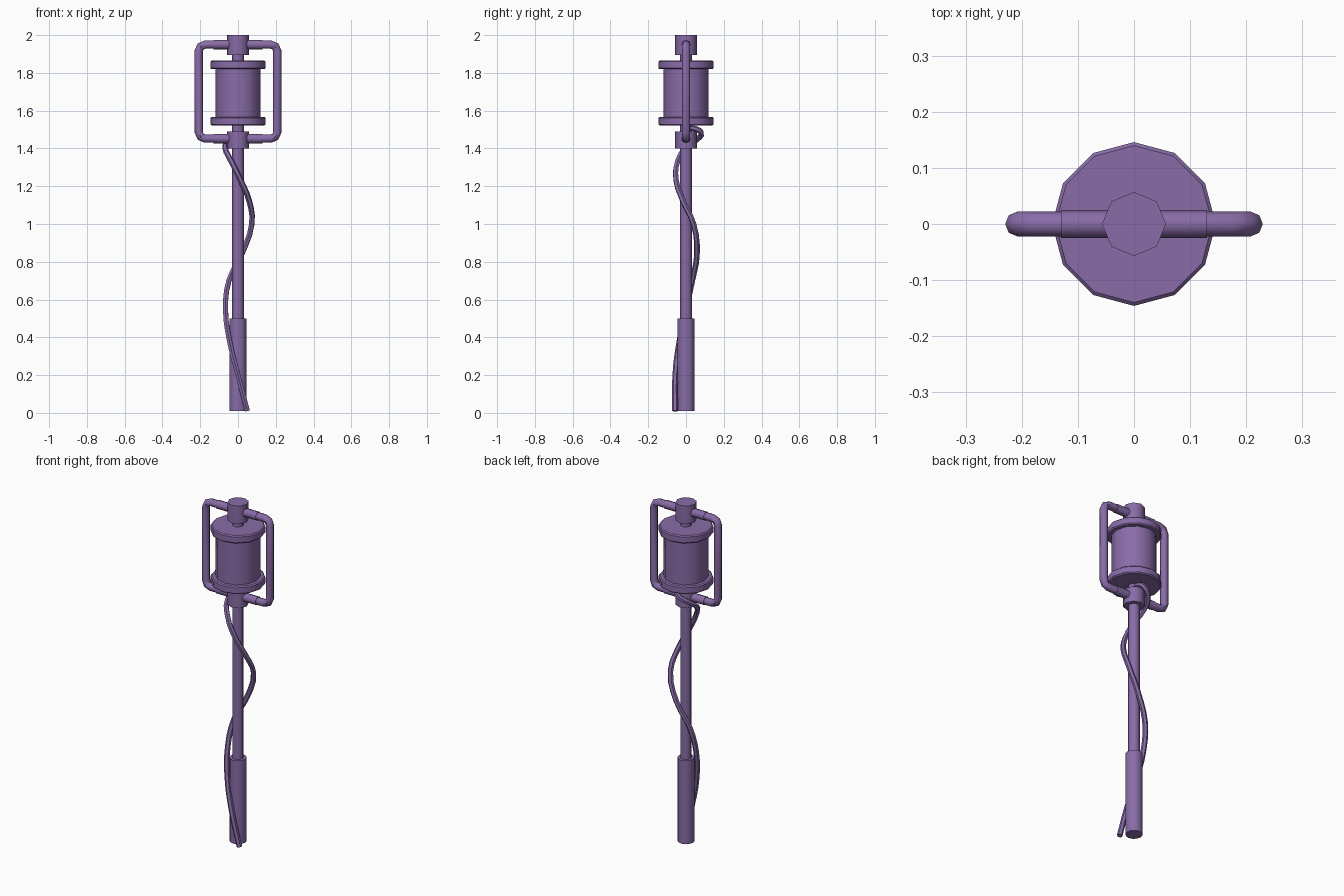
import bpy, math

cube = bpy.data.objects.get("Cube")
if cube:
    bpy.data.objects.remove(cube, do_unlink=True)

COLOUR = (0.25, 0.15, 0.39, 1)
purple = bpy.data.materials.new("muted purple")
purple.use_nodes = True
purple.diffuse_color = COLOUR
purple.node_tree.nodes["Principled BSDF"].inputs["Base Color"].default_value = COLOUR


def finish(obj, name):
    obj.name = name
    obj.data.materials.clear()
    obj.data.materials.append(purple)
    bpy.ops.object.select_all(action='DESELECT')
    obj.select_set(True)
    bpy.context.view_layer.objects.active = obj
    bpy.ops.object.shade_smooth_by_angle(angle=math.radians(46))
    return obj


def rod(name, radius, z0, z1, sides=8):
    """Upright cylinder on the centre line."""
    bpy.ops.mesh.primitive_cylinder_add(vertices=sides, radius=radius, depth=z1 - z0,
                                        location=(0, 0, (z0 + z1) / 2))
    return finish(bpy.context.object, name)


def tube(name, points, radius, smooth=False, bevel=2):
    """Round tube along a path, turned into a mesh."""
    curve = bpy.data.curves.new(name, 'CURVE')
    curve.dimensions = '3D'
    curve.bevel_depth = radius
    curve.bevel_resolution = bevel
    curve.use_fill_caps = True
    curve.resolution_u = 3
    spline = curve.splines.new('BEZIER' if smooth else 'POLY')
    nodes = spline.bezier_points if smooth else spline.points
    nodes.add(len(points) - 1)
    for node, p in zip(nodes, points):
        if smooth:
            node.co = p
            node.handle_left_type = node.handle_right_type = 'AUTO'
        else:
            node.co = (*p, 1)
    obj = bpy.data.objects.new(name, curve)
    bpy.context.collection.objects.link(obj)
    bpy.ops.object.select_all(action='DESELECT')
    obj.select_set(True)
    bpy.context.view_layer.objects.active = obj
    bpy.ops.object.convert(target='MESH')
    return finish(bpy.context.object, name)


# Pole, grip and collars
rod("handle_grip", 0.046, 0.01, 0.5, 12)
rod("pole", 0.031, 0.48, 1.9)
rod("lower_collar", 0.057, 1.4, 1.49)
rod("upper_collar", 0.057, 1.895, 2.0)

# Drum with a slightly bevelled rim at each end
rod("drum", 0.12, 1.53, 1.85, 12)
for name, z0, z1 in (("lower_rim", 1.522, 1.567), ("upper_rim", 1.82, 1.865)):
    rim = rod(name, 0.146, z0, z1, 12)
    bevel = rim.modifiers.new("soft edge", 'BEVEL')
    bevel.width = 0.006
    bevel.segments = 1

# Side frames with thicker sleeves where they meet the collars
LOW, HIGH, OUT = 1.452, 1.95, 0.208
for side, s in (("left", 1), ("right", -1)):
    corner = [(0.04, 0), (OUT - 0.035, 0), (OUT - 0.01, 0.01), (OUT, 0.035)]
    path = [(s * x, 0, LOW + d) for x, d in corner]
    path += [(s * x, 0, HIGH - d) for x, d in reversed(corner)]
    tube(side + "_frame", path, 0.022)
    for level, z in (("lower", LOW), ("upper", HIGH)):
        tube(f"{side}_{level}_sleeve", [(s * 0.04, 0, z), (s * 0.13, 0, z)], 0.025)

# Cable wound around the pole
cable = [(0.05, -0.058, 0.01), (0, -0.057, 0.2), (-0.045, -0.035, 0.38),
         (-0.066, 0, 0.55), (-0.048, 0.033, 0.7), (0.02, 0.058, 0.84),
         (0.073, 0.04, 1.0), (0.06, -0.015, 1.12), (0.015, -0.052, 1.23),
         (-0.035, -0.045, 1.33), (-0.068, 0, 1.405), (-0.05, 0.055, 1.445),
         (0, 0.08, 1.485), (0.01, 0.045, 1.505), (0, 0, 1.51)]
tube("cable", cable, 0.015, smooth=True, bevel=1)
